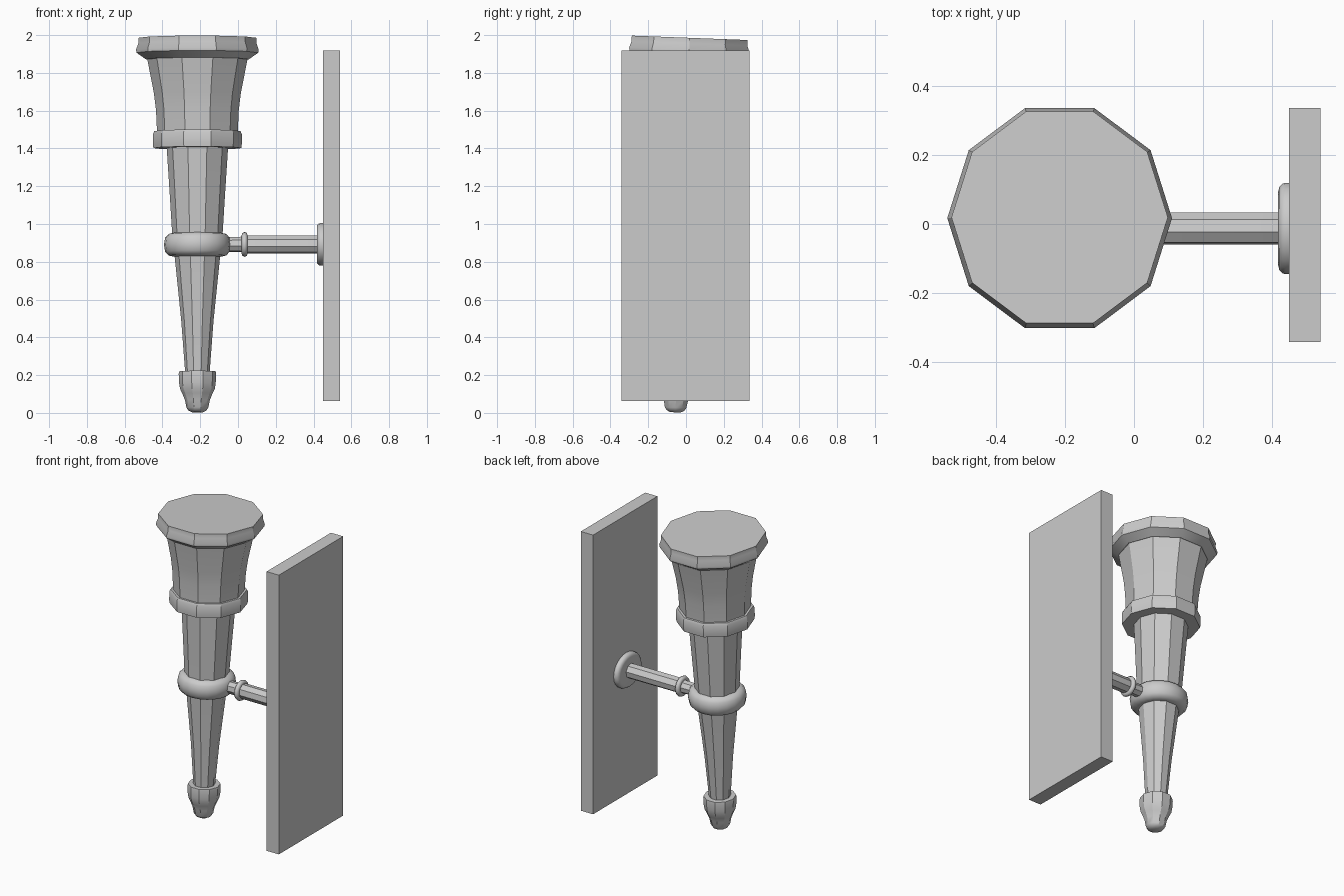
import bpy, bmesh
from math import sin, cos, pi, radians
from mathutils import Matrix

if "Cube" in bpy.data.objects:
    bpy.data.objects.remove(bpy.data.objects["Cube"])


def lathe(name, profile, mat, sides=10, phase=0.0, sy=1.0, closed=False, angle=30):
    """Turn (radius, height) points around local z, then place with mat."""
    bm = bmesh.new()
    rings = []
    for r, z in profile:
        rings.append([bm.verts.new((r * cos(phase + 2 * pi * i / sides),
                                    sy * r * sin(phase + 2 * pi * i / sides), z))
                      for i in range(sides)])
    pairs = list(zip(rings, rings[1:]))
    if closed:
        pairs.append((rings[-1], rings[0]))
    else:
        bm.faces.new(rings[0])
        bm.faces.new(rings[-1])
    for a, b in pairs:
        for i in range(sides):
            j = (i + 1) % sides
            bm.faces.new((a[i], a[j], b[j], b[i]))
    bmesh.ops.recalc_face_normals(bm, faces=bm.faces)
    me = bpy.data.meshes.new(name)
    bm.to_mesh(me)
    bm.free()
    ob = bpy.data.objects.new(name, me)
    bpy.context.collection.objects.link(ob)
    ob.matrix_world = mat
    bpy.ops.object.select_all(action='DESELECT')
    ob.select_set(True)
    bpy.context.view_layer.objects.active = ob
    bpy.ops.object.shade_smooth_by_angle(angle=radians(angle))
    return ob


def oval(r, z, rr, rz, n=12, power=0.8):
    """Squarish oval cross-section for rings."""
    def p(v):
        return abs(v) ** power * (1 if v > 0 else -1)
    return [(r + rr * p(cos(2 * pi * i / n)), z + rz * p(sin(2 * pi * i / n)))
            for i in range(n)]


# Torch axis leans slightly towards +y
torch = Matrix.Translation((-0.215, -0.056, 0.003)) @ Matrix.Rotation(-0.038, 4, 'X')
SY = 1.03

# Torch body, bottom to top
lathe("finial", [(0.028, 0.0), (0.048, 0.01), (0.058, 0.025), (0.066, 0.065), (0.08, 0.10),
                 (0.092, 0.125), (0.097, 0.155), (0.099, 0.205), (0.097, 0.217), (0.06, 0.217)],
      torch, sy=SY)
lathe("lower_shaft", [(0.064, 0.20), (0.085, 0.48), (0.128, 0.90)], torch, sy=SY)
lathe("upper_shaft", [(0.13, 0.89), (0.148, 1.18), (0.163, 1.41)], torch, sy=SY)
lathe("shaft_ring", oval(0.12, 0.888, 0.057, 0.064), torch, sides=20, closed=True, angle=60)
lathe("cup_collar", [(0.15, 1.40), (0.233, 1.40), (0.235, 1.42), (0.235, 1.475),
                     (0.228, 1.49), (0.20, 1.49)], torch, sy=SY)
lathe("cup", [(0.213, 1.47), (0.219, 1.60), (0.230, 1.69), (0.268, 1.885)], torch, sy=SY)
lathe("cup_rim", [(0.255, 1.87), (0.272, 1.87), (0.322, 1.905), (0.325, 1.92),
                  (0.313, 1.955), (0.313, 1.984)], torch, sy=SY)

# Wall arm runs along x
arm = Matrix.Translation((0, -0.013, 0.892)) @ Matrix.Rotation(pi / 2, 4, 'Y')
lathe("arm", [(0.039, -0.12), (0.041, 0.01), (0.048, 0.05), (0.048, 0.43)], arm,
      sides=8, phase=radians(12))
lathe("arm_ring", oval(0.048, 0.035, 0.018, 0.016, 8, 1.0), arm, sides=20, closed=True, angle=60)
lathe("arm_flange", [(0.09, 0.417), (0.102, 0.420), (0.110, 0.428), (0.113, 0.438),
                     (0.113, 0.452)], arm, sides=24, sy=1.17, angle=50)

# Wall plate
bpy.ops.mesh.primitive_cube_add(size=1, location=(0.494, -0.003, 0.99))
plate = bpy.context.object
plate.name = "wall_plate"
plate.scale = (0.09, 0.676, 1.856)
